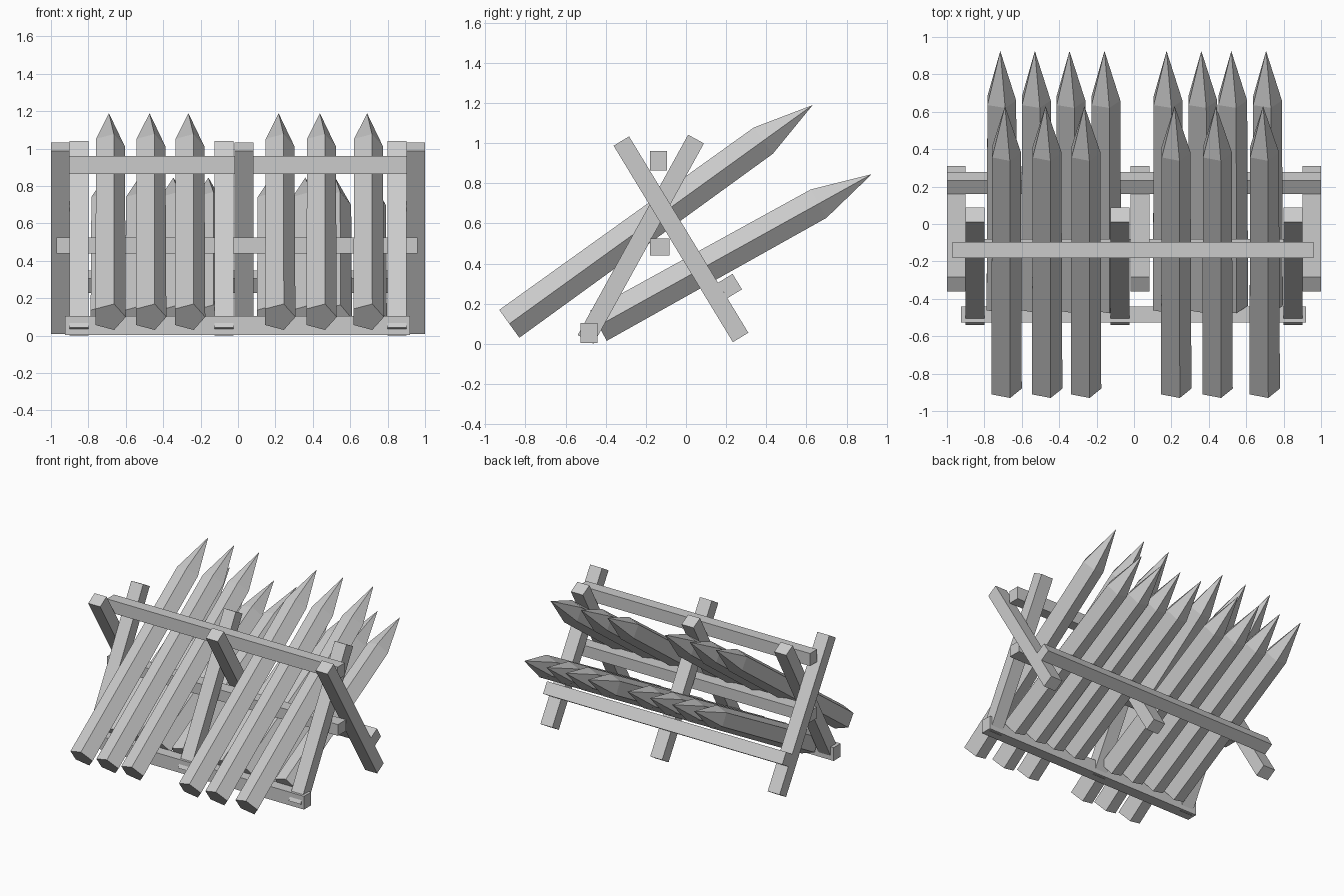
import bpy, bmesh, math
from mathutils import Matrix, Vector

cube = bpy.data.objects.get("Cube")
if cube:
    bpy.data.objects.remove(cube, do_unlink=True)

grey = bpy.data.materials.new("pale_grey_wood")
grey.use_nodes = True
colour = (0.6, 0.6, 0.6, 1)
grey.diffuse_color = colour
grey.node_tree.nodes["Principled BSDF"].inputs["Base Color"].default_value = colour


def finish(name, bm, matrix):
    mesh = bpy.data.meshes.new(name)
    bm.transform(matrix)
    bmesh.ops.recalc_face_normals(bm, faces=bm.faces)
    bm.to_mesh(mesh)
    bm.free()
    mesh.materials.append(grey)
    obj = bpy.data.objects.new(name, mesh)
    bpy.context.collection.objects.link(obj)
    return obj


def box(name, centre, size, tilt=0):
    """Box turned about the x axis by tilt."""
    bm = bmesh.new()
    bmesh.ops.create_cube(bm, size=1)
    finish(name, bm, Matrix.Translation(centre) @ Matrix.Rotation(tilt, 4, 'X')
           @ Matrix.Diagonal((*size, 1)))


def leg(name, x, foot, head):
    """Square post between two (y, z) points."""
    a, b = Vector((x, *foot)), Vector((x, *head))
    d = b - a
    box(name, (a + b) / 2, (0.1, 0.09, d.length), math.atan2(-d.y, d.z))


def stake(name, x, foot, shoulder, point=0.303):
    """Five-sided stake with a long point, leaning in the y-z plane."""
    a, b = Vector((x, *foot)), Vector((x, *shoulder))
    d = b - a
    bm = bmesh.new()
    rings = []
    for r, h in ((0.09, 0), (0.085, d.length)):
        rings.append([bm.verts.new((r * math.cos(i * math.tau / 5),
                                    r * math.sin(i * math.tau / 5), h))
                      for i in range(5)])
    tip = bm.verts.new((0, 0, d.length + point))
    low, high = rings
    bm.faces.new(low)
    for i in range(5):
        j = (i + 1) % 5
        bm.faces.new((low[i], low[j], high[j], high[i]))
        bm.faces.new((high[i], high[j], tip))
    finish(name, bm, Matrix.Translation(a)
           @ Matrix.Rotation(math.atan2(-d.y, d.z), 4, 'X'))


# Crossed trestle legs
for side, xa, xb in (("right", -0.85, -0.95), ("middle", -0.075, 0.032),
                     ("left", 0.85, 0.95)):
    leg(side + "_front_leg", xa, (-0.50, 0.022), (0.05, 1.02))
    leg(side + "_back_leg", xb, (0.272, 0.032), (-0.322, 1.01))

# Cross rails
box("top_rail", (-0.005, -0.138, 0.912), (1.93, 0.085, 0.095))
box("middle_rail", (-0.005, -0.13, 0.482), (1.93, 0.097, 0.085))
box("bottom_rail", (-0.003, -0.483, 0.054), (1.845, 0.085, 0.1))
box("back_rail", (0, 0.219, 0.288), (2.0, 0.085, 0.09), math.atan2(0.594, 0.978))

# Upper and lower rows of sharpened stakes
for i, x in enumerate((-0.69, -0.473, -0.265, 0.217, 0.438, 0.69)):
    stake(f"upper_stake_{i + 1}", x, (-0.88, 0.1), (0.385, 1.012))
for i, x in enumerate((-0.715, -0.53, -0.345, -0.158, 0.174, 0.36, 0.52, 0.706)):
    stake(f"lower_stake_{i + 1}", x, (-0.436, 0.09), (0.66, 0.698))
